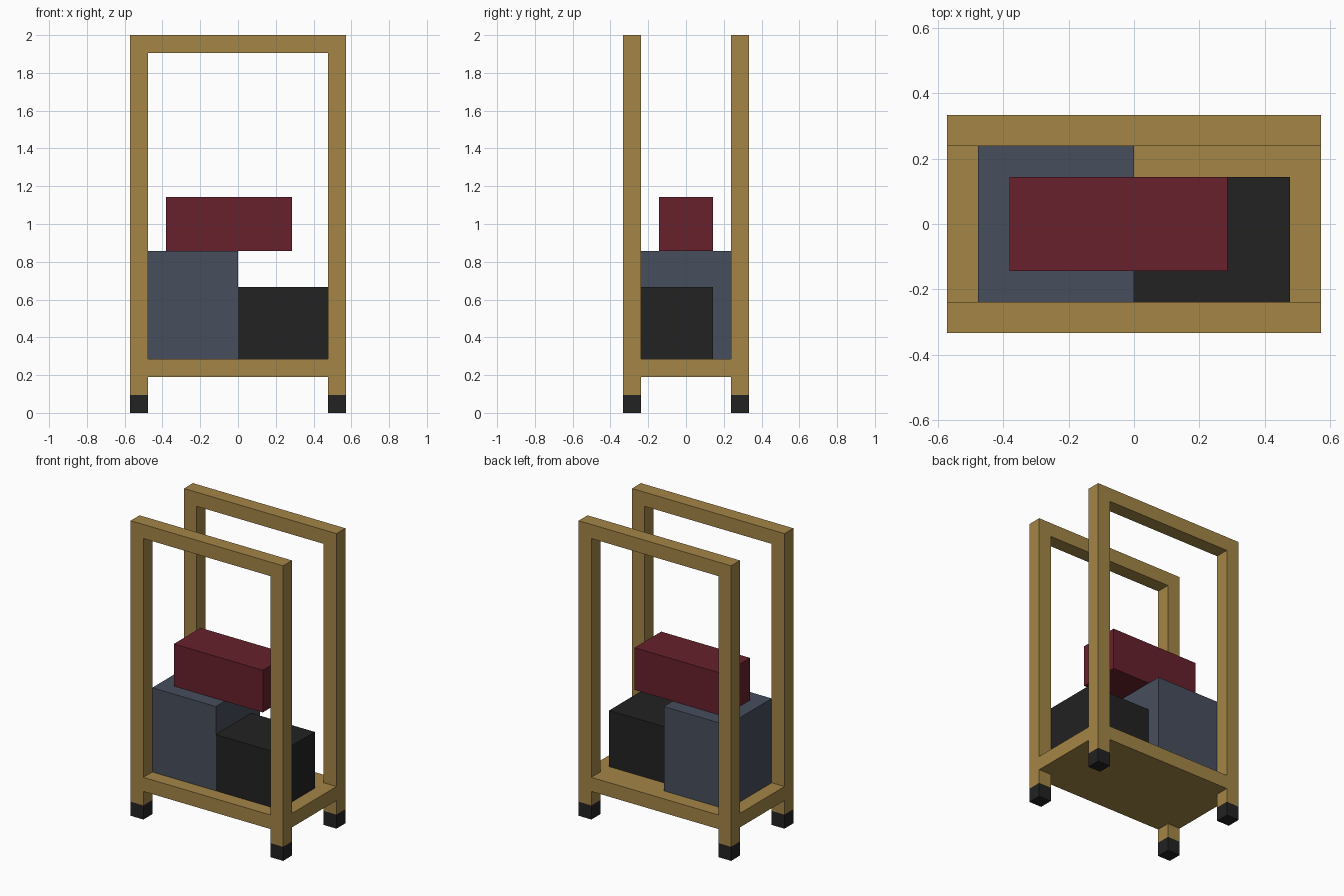
import bpy
import bmesh
from mathutils import Vector

if "Cube" in bpy.data.objects:
    bpy.data.objects.remove(bpy.data.objects["Cube"], do_unlink=True)

U = 2 / 21                      # bar thickness, the module of the whole design
HALF_X, HALF_Y, HEIGHT = 6, 3.5, 21


def material(name, rgb):
    mat = bpy.data.materials.new(name)
    mat.use_nodes = True
    mat.diffuse_color = (*rgb, 1)
    mat.node_tree.nodes["Principled BSDF"].inputs["Base Color"].default_value = (*rgb, 1)
    return mat


gold = material("matte gold", (0.37, 0.235, 0.061))
black = material("soft black", (0.016, 0.016, 0.016))
slate = material("slate blue", (0.063, 0.077, 0.108))
maroon = material("maroon", (0.136, 0.015, 0.025))


def make_object(name, bm, mat):
    bmesh.ops.recalc_face_normals(bm, faces=bm.faces)
    mesh = bpy.data.meshes.new(name)
    bm.to_mesh(mesh)
    bm.free()
    mesh.materials.append(mat)
    obj = bpy.data.objects.new(name, mesh)
    bpy.context.collection.objects.link(obj)
    return obj


def box(name, low, high, mat):
    """Box between two corners given in modules."""
    low, high = Vector(low) * U, Vector(high) * U
    bm = bmesh.new()
    bmesh.ops.create_cube(bm, size=1)
    bmesh.ops.scale(bm, vec=high - low, verts=bm.verts)
    bmesh.ops.translate(bm, vec=(low + high) / 2, verts=bm.verts)
    return make_object(name, bm, mat)


def frame(name, y):
    """Upright frame: two posts joined by a top rail and a deck rail."""
    xs = [-HALF_X, 1 - HALF_X, HALF_X - 1, HALF_X]
    zs = [1, 2, 3, HEIGHT - 1, HEIGHT]
    bm = bmesh.new()
    for col in range(3):
        for row in range(4):
            if col == 1 and row in (0, 2):      # open bays
                continue
            corners = [(xs[col], zs[row]), (xs[col + 1], zs[row]),
                       (xs[col + 1], zs[row + 1]), (xs[col], zs[row + 1])]
            bm.faces.new([bm.verts.new(Vector((x, y, z)) * U) for x, z in corners])
    bmesh.ops.remove_doubles(bm, verts=bm.verts, dist=0.001)
    result = bmesh.ops.extrude_face_region(bm, geom=bm.faces[:], use_keep_orig=True)
    moved = [v for v in result["geom"] if isinstance(v, bmesh.types.BMVert)]
    bmesh.ops.translate(bm, vec=(0, U, 0), verts=moved)
    return make_object(name, bm, gold)


# Front and back frames with the deck between them
frame("front_frame", -HALF_Y)
frame("back_frame", HALF_Y - 1)
box("deck", (-HALF_X, 1 - HALF_Y, 2), (HALF_X, HALF_Y - 1, 3), gold)

# Feet under the four posts
for side, x in (("right", -HALF_X), ("left", HALF_X - 1)):
    for end, y in (("front", -HALF_Y), ("back", HALF_Y - 1)):
        box(f"{end}_{side}_foot", (x, y, 0), (x + 1, y + 1, 1), black)

# Stacked luggage
box("large_case", (-5, -2.5, 3), (0, 2.5, 9), slate)
box("small_case", (0, -2.5, 3), (5, 1.5, 7), black)
box("top_case", (-4, -1.5, 9), (3, 1.5, 12), maroon)
